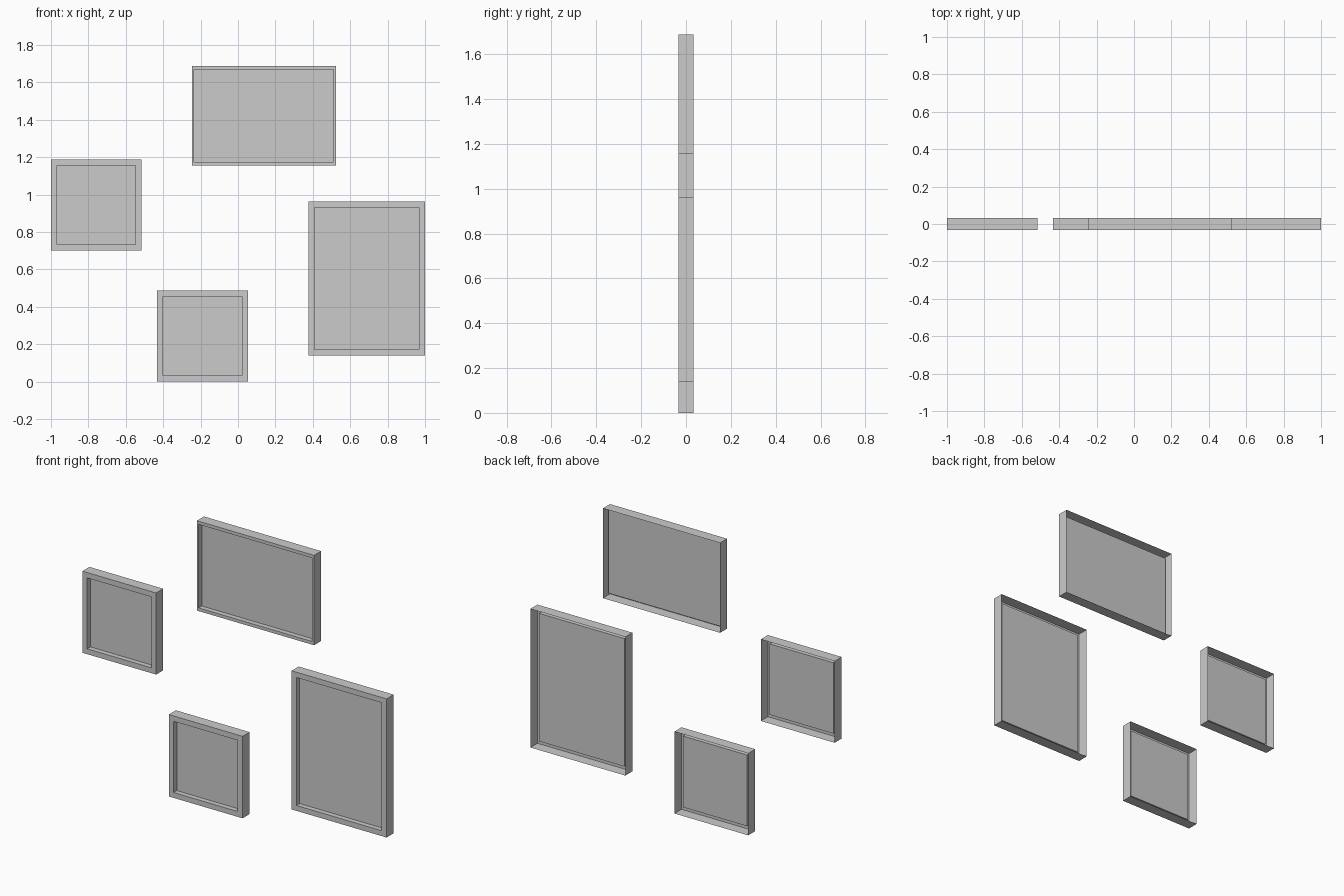
import bpy, bmesh

if "Cube" in bpy.data.objects:
    bpy.data.objects.remove(bpy.data.objects["Cube"])

FRONT, BACK, PANEL = -0.033, 0.033, -0.003


def picture_frame(name, x0, x1, z0, z1, bx, bz):
    """Open-backed shell: outer walls, front border, recess walls and picture panel."""
    bm = bmesh.new()

    def ring(ix, iz, y):
        corners = ((x0 + ix, z0 + iz), (x1 - ix, z0 + iz),
                   (x1 - ix, z1 - iz), (x0 + ix, z1 - iz))
        return [bm.verts.new((x, y, z)) for x, z in corners]

    rings = [ring(0, 0, BACK), ring(0, 0, FRONT),
             ring(bx, bz, FRONT), ring(bx, bz, PANEL)]
    for a, b in zip(rings, rings[1:]):
        for i in range(4):
            j = (i + 1) % 4
            bm.faces.new((a[i], a[j], b[j], b[i]))
    bm.faces.new(rings[-1])

    mesh = bpy.data.meshes.new(name)
    bm.to_mesh(mesh)
    bm.free()
    bpy.context.collection.objects.link(bpy.data.objects.new(name, mesh))


# Four wall frames: extents in x and z, then side and top/bottom border widths
picture_frame("wide_frame", -0.247, 0.523, 1.154, 1.688, 0.012, 0.019)
picture_frame("left_square_frame", -1.0, -0.515, 0.702, 1.187, 0.032, 0.032)
picture_frame("lower_square_frame", -0.432, 0.053, 0.0, 0.487, 0.032, 0.032)
picture_frame("tall_frame", 0.376, 1.0, 0.139, 0.963, 0.032, 0.032)
